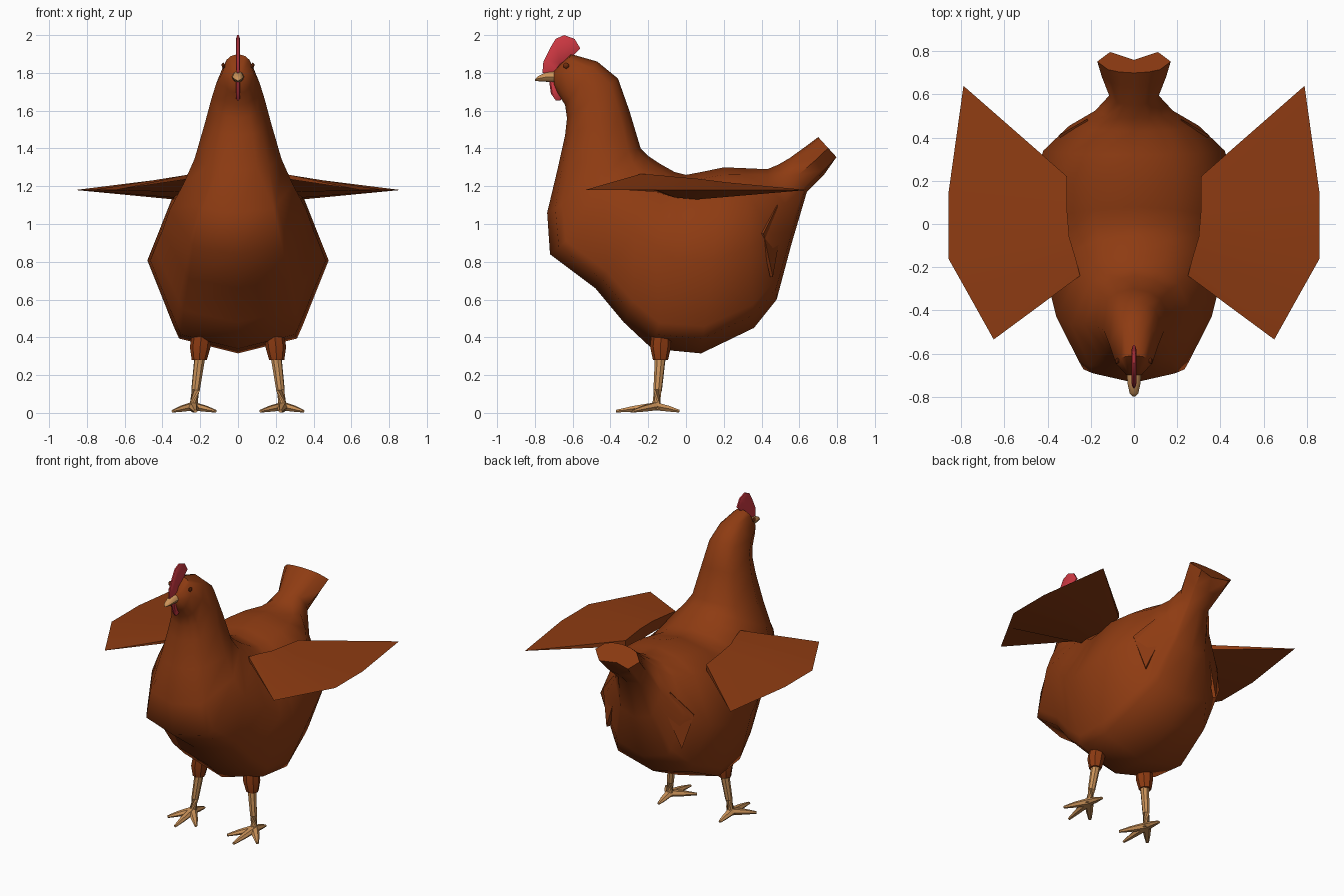
import bpy, bmesh, math
from mathutils import Vector

if "Cube" in bpy.data.objects:
    bpy.data.objects.remove(bpy.data.objects["Cube"])


def material(name, rgb):
    m = bpy.data.materials.new(name)
    m.diffuse_color = (*rgb, 1)
    m.use_nodes = True
    m.node_tree.nodes["Principled BSDF"].inputs["Base Color"].default_value = m.diffuse_color
    return m


RUST = material("rust_feathers", (0.27, 0.044, 0.006))
DARK = material("dark_rust", (0.16, 0.025, 0.004))
HORN = material("horn_tan", (0.60, 0.29, 0.10))
RED = material("comb_red", (0.62, 0.04, 0.055))


def finish(name, bm, mat, angle=None, mirror=False):
    bmesh.ops.recalc_face_normals(bm, faces=bm.faces[:])
    me = bpy.data.meshes.new(name)
    bm.to_mesh(me)
    bm.free()
    me.materials.append(mat)
    ob = bpy.data.objects.new(name, me)
    bpy.context.collection.objects.link(ob)
    if mirror:
        ob.modifiers.new("Mirror", "MIRROR").use_mirror_merge = False
    if angle:
        bpy.ops.object.select_all(action="DESELECT")
        ob.select_set(True)
        bpy.context.view_layer.objects.active = ob
        bpy.ops.object.shade_smooth_by_angle(angle=math.radians(angle))
    return ob


def loft(bm, rings):
    """Skin a list of equally long closed rings and cap both ends."""
    vs = [[bm.verts.new(p) for p in r] for r in rings]
    n = len(vs[0])
    for a, b in zip(vs, vs[1:]):
        for i in range(n):
            j = (i + 1) % n
            bm.faces.new((a[i], a[j], b[j], b[i]))
    bm.faces.new(vs[0])
    bm.faces.new(vs[-1])


def section(top, bottom, w, profile):
    """Mirrored ring between a top and a bottom (y, z) point."""
    def pt(t, f, s):
        return Vector((s * f * w, top[0] + (bottom[0] - top[0]) * t,
                       top[1] + (bottom[1] - top[1]) * t))
    right = [pt(t, f, 1) for t, f in profile]
    left = [pt(t, f, -1) for t, f in profile[-2:0:-1]]
    return right + left


def tube(bm, points, radii, sides=6, flat=1.0):
    """Tapered tube along points, optionally flattened in z."""
    rings = []
    for i, p in enumerate(points):
        p = Vector(p)
        d = Vector(points[min(i + 1, len(points) - 1)]) - Vector(points[max(i - 1, 0)])
        side = d.cross(Vector((0, 0, 1)))
        side = side.normalized() if side.length > 0.02 else Vector((1, 0, 0))
        up = side.cross(d).normalized()
        angles = [2 * math.pi * k / sides for k in range(sides)]
        rings.append([p + radii[i] * (side * math.cos(a) + up * math.sin(a) * flat)
                      for a in angles])
    loft(bm, rings)


# Body: head, neck, breast, belly and tail in one skin
ROUND = [(0, 0), (0.05, 0.436), (0.146, 0.71), (0.5, 1), (0.854, 0.71), (0.95, 0.436), (1, 0)]
PEAR = [(0, 0), (0.04, 0.4), (0.146, 0.71), (0.5, 1), (0.854, 0.71), (0.92, 0.65), (1, 0)]
stations = [  # top (y, z), bottom (y, z), half width
    ((-0.70, 1.81), (-0.70, 1.74), 0.035),
    ((-0.61, 1.90), (-0.68, 1.69), 0.085),
    ((-0.47, 1.86), (-0.64, 1.63), 0.115),
    ((-0.36, 1.77), (-0.63, 1.56), 0.14),
    ((-0.30, 1.60), (-0.64, 1.47), 0.175),
    ((-0.24, 1.40), (-0.68, 1.29), 0.23),
    ((-0.20, 1.36), (-0.735, 1.06), 0.29),
    ((-0.14, 1.32), (-0.72, 0.84), 0.36),
    ((-0.06, 1.275), (-0.48, 0.66), 0.40),
    ((0.00, 1.26), (-0.33, 0.48), 0.44),
    ((0.08, 1.275), (-0.18, 0.34), 0.465),
    ((0.20, 1.30), (0.08, 0.315), 0.48),
    ((0.32, 1.295), (0.36, 0.45), 0.42),
    ((0.43, 1.29), (0.48, 0.60), 0.30),
    ((0.49, 1.315), (0.56, 0.90), 0.18),
    ((0.55, 1.35), (0.64, 1.17), 0.115),
    ((0.64, 1.415), (0.73, 1.26), 0.15),
    ((0.70, 1.46), (0.805, 1.345), 0.17),
]
rings = [section(t, b, w, ROUND if i < 6 else PEAR) for i, (t, b, w) in enumerate(stations)]
rings[-1][6] += Vector((0, -0.045, 0.01))  # notch in the tail end
bm = bmesh.new()
loft(bm, rings)
finish("body", bm, RUST, 50)

# Wings: thin wedges running out to a sharp edge
edge = [(0.65, -0.535, 1.18), (0.77, -0.32, 1.18), (0.86, -0.16, 1.18),
        (0.86, 0.14, 1.18), (0.79, 0.64, 1.18)]
root_top = [(0.25, -0.24, 1.265), (0.27, -0.16, 1.26), (0.30, -0.06, 1.25),
            (0.31, 0.06, 1.24), (0.31, 0.22, 1.22)]
root_low = [(0.25, -0.24, 1.24), (0.30, -0.16, 1.17), (0.34, -0.06, 1.14),
            (0.34, 0.06, 1.13), (0.31, 0.22, 1.18)]
bm = bmesh.new()
e, t, l = ([bm.verts.new(p) for p in row] for row in (edge, root_top, root_low))
for i in range(4):
    for a, b in ((e, t), (l, e), (t, l)):
        bm.faces.new((a[i], a[i + 1], b[i + 1], b[i]))
for i in (0, 4):
    bm.faces.new((e[i], t[i], l[i]))
finish("wings", bm, RUST, 25, mirror=True)

# Rear feather flaps lying on the flanks
bm = bmesh.new()
flap = [(0.35, 0.41, 0.95), (0.22, 0.485, 1.10), (0.20, 0.50, 0.95), (0.29, 0.46, 0.72)]
loft(bm, [[Vector(p) + Vector((-k, -k, 0)) for p in flap] for k in (0, 0.015)])
finish("flank_feathers", bm, RUST, mirror=True)

# Thigh cuffs
bm = bmesh.new()
tube(bm, [(0.205, -0.135, 0.28), (0.20, -0.135, 0.35), (0.19, -0.13, 0.44)],
     [0.04, 0.055, 0.05], 8)
finish("thighs", bm, RUST, 40, mirror=True)

# Shanks
bm = bmesh.new()
tube(bm, [(0.20, -0.135, 0.31), (0.225, -0.15, 0.12), (0.238, -0.16, 0.02)],
     [0.03, 0.023, 0.03], 8)
finish("shanks", bm, HORN, 40, mirror=True)

# Toes
bm = bmesh.new()
for x, y in ((0.225, -0.37), (0.12, -0.29), (0.345, -0.28), (0.235, -0.035)):
    mid = (0.238 * 0.45 + x * 0.55, -0.16 * 0.45 + y * 0.55, 0.022)
    tube(bm, [(0.238, -0.16, 0.035), mid, (x, y, 0.009)], [0.03, 0.022, 0.01], 6, 0.8)
finish("toes", bm, HORN, 40, mirror=True)

# Beak
bm = bmesh.new()
loft(bm, [section(a, b, w, ROUND) for a, b, w in (
    ((-0.68, 1.81), (-0.68, 1.75), 0.034), ((-0.74, 1.803), (-0.74, 1.753), 0.03),
    ((-0.785, 1.782), (-0.785, 1.756), 0.02), ((-0.80, 1.766), (-0.80, 1.757), 0.006))])
finish("beak", bm, HORN, 50)


def plate(name, outline, half):
    """Flat vertical slab with a thinner rim."""
    n = len(outline)
    cy, cz = (sum(p[k] for p in outline) / n for k in (0, 1))
    bm = bmesh.new()
    loft(bm, [[(x, cy + (y - cy) * s, cz + (z - cz) * s) for y, z in outline]
              for x, s in ((-half, 0.8), (-half * 0.4, 1), (half * 0.4, 1), (half, 0.8))])
    finish(name, bm, RED, 40)


# Comb and wattle
plate("comb", [(-0.76, 1.80), (-0.755, 1.86), (-0.72, 1.93), (-0.69, 1.98), (-0.645, 2.0),
               (-0.59, 1.98), (-0.56, 1.93), (-0.60, 1.89), (-0.67, 1.84), (-0.69, 1.80)], 0.011)
plate("wattle", [(-0.725, 1.76), (-0.715, 1.69), (-0.69, 1.655), (-0.665, 1.655),
                 (-0.64, 1.69), (-0.65, 1.75)], 0.011)

# Eyes
bm = bmesh.new()
bmesh.ops.create_icosphere(bm, subdivisions=1, radius=0.017)
for v in bm.verts:
    v.co = Vector((v.co.x * 0.6 + 0.078, v.co.y - 0.635, v.co.z + 1.838))
finish("eyes", bm, DARK, 50, mirror=True)
